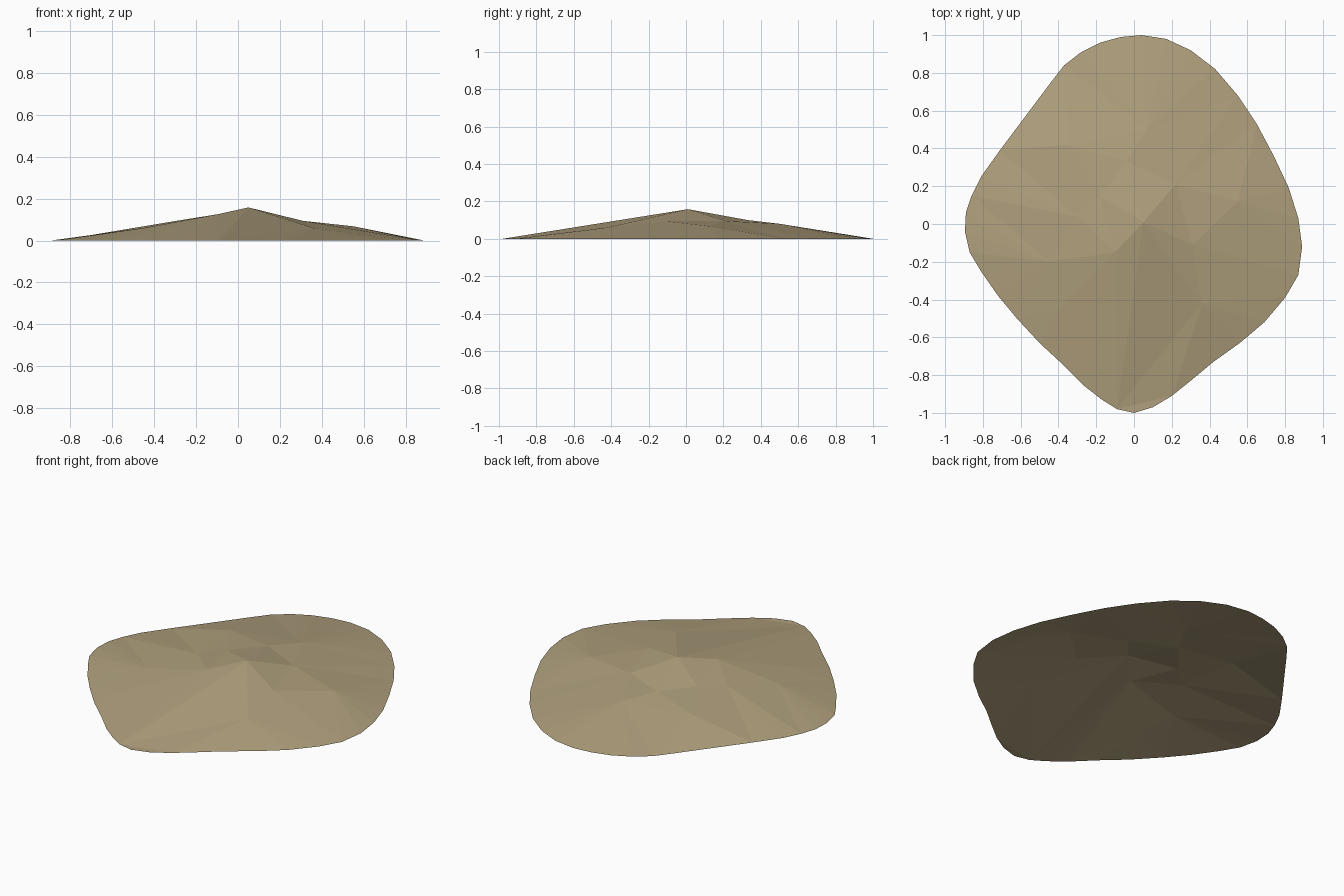
import bpy
from mathutils import Vector
from mathutils.geometry import delaunay_2d_cdt

# Ground outline of the mound, clockwise from the back
outline = [
    (0.04, 1.0), (0.17, 0.98), (0.30, 0.92), (0.43, 0.82), (0.55, 0.68),
    (0.65, 0.53), (0.74, 0.36), (0.82, 0.19), (0.87, 0.03), (0.89, -0.12),
    (0.87, -0.27), (0.80, -0.39), (0.69, -0.52), (0.56, -0.63), (0.42, -0.73),
    (0.30, -0.83), (0.20, -0.91), (0.10, -0.97), (0.0, -1.0), (-0.09, -0.98),
    (-0.17, -0.93), (-0.26, -0.86), (-0.37, -0.75), (-0.50, -0.63),
    (-0.62, -0.50), (-0.72, -0.38), (-0.81, -0.25), (-0.87, -0.15),
    (-0.895, -0.04), (-0.89, 0.06), (-0.86, 0.15), (-0.81, 0.25),
    (-0.71, 0.39), (-0.59, 0.55), (-0.44, 0.75), (-0.37, 0.84),
    (-0.28, 0.91), (-0.18, 0.96), (-0.07, 0.99),
]
# Peak first, then the bumps and dents of the slope
bumps = [
    (0.05, 0.01, 0.158), (-0.10, -0.15, 0.125), (0.22, 0.21, 0.095),
    (-0.04, 0.33, 0.10), (-0.18, 0.15, 0.10), (-0.30, 0.04, 0.093),
    (0.31, -0.11, 0.094), (0.36, -0.42, 0.06), (-0.45, -0.20, 0.06),
    (-0.40, -0.45, 0.04), (-0.34, 0.42, 0.075), (0.07, 0.50, 0.08),
    (0.55, 0.12, 0.068),
]
n = len(outline)
points = [Vector((x, y, 0)) for x, y in outline] + [Vector(b) for b in bumps]

# Rim edges, plus the ridges that must stay as creases
edges = [(i, (i + 1) % n) for i in range(n)]
edges += [(n, 19), (n, n + 2), (n, n + 1), (n, n + 7), (n + 1, n + 9),
          (n + 8, 28), (n + 10, 32), (n + 5, 32), (n + 7, 11)]
verts, _, faces, origins, _, _ = delaunay_2d_cdt(
    [p.xy for p in points], edges, [], 1, 1e-5)
coords = [(v.x, v.y, points[o[0]].z if o else 0.05) for v, o in zip(verts, origins)]

# Open faceted shell
mesh = bpy.data.meshes.new("dirt_mound")
mesh.from_pydata(coords, [], faces)
mesh.update()
mound = bpy.data.objects.new("dirt_mound", mesh)
bpy.context.collection.objects.link(mound)

earth = bpy.data.materials.new("sandy_earth")
earth.diffuse_color = (0.434, 0.352, 0.205, 1)
mesh.materials.append(earth)
